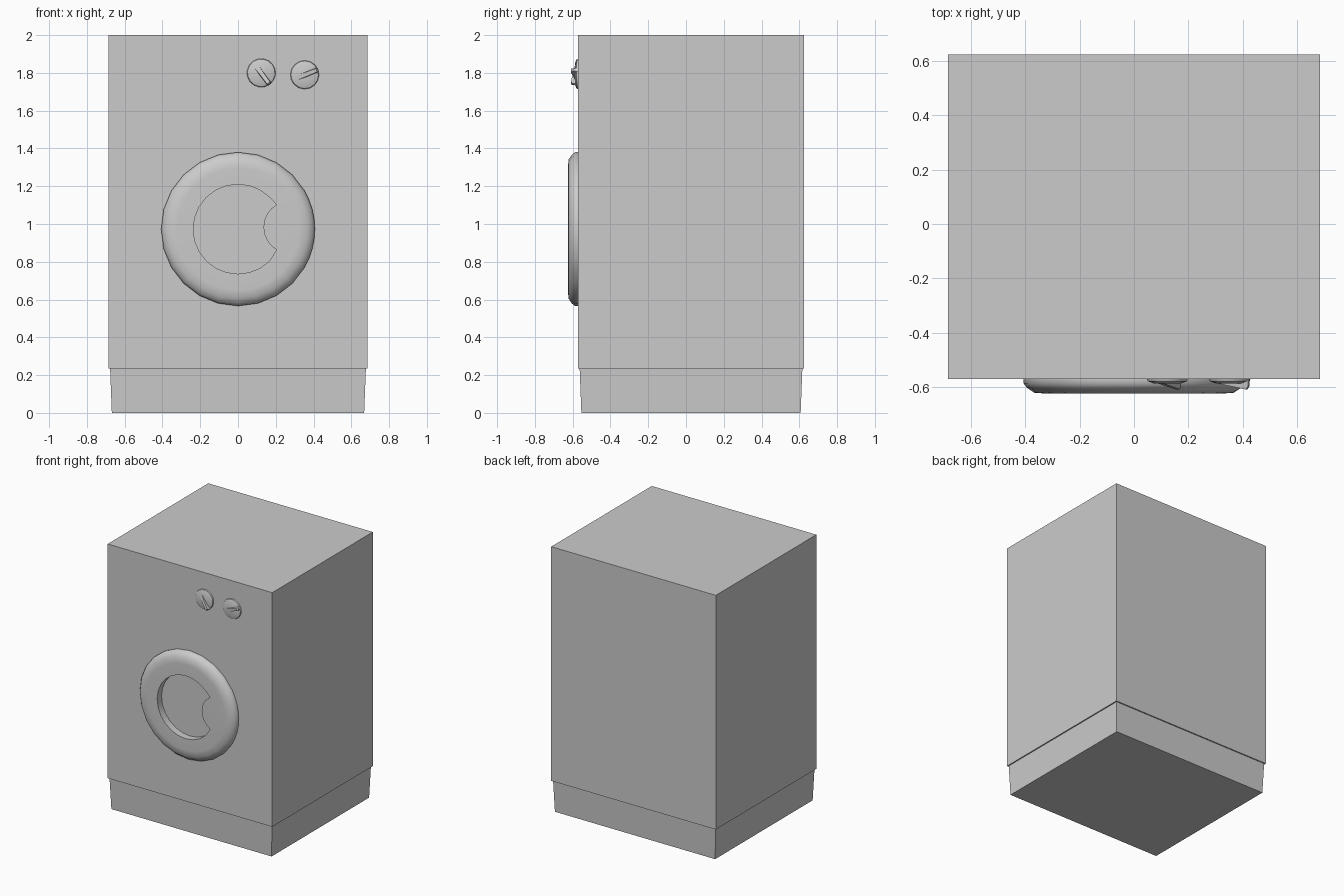
import bpy, bmesh, math
from mathutils import Matrix

if "Cube" in bpy.data.objects:
    bpy.data.objects.remove(bpy.data.objects["Cube"])

FRONT = -0.572   # y of the cabinet front
BACK = 0.625


def finish(bm, name, smooth=None):
    bmesh.ops.recalc_face_normals(bm, faces=bm.faces)
    me = bpy.data.meshes.new(name)
    bm.to_mesh(me)
    bm.free()
    ob = bpy.data.objects.new(name, me)
    bpy.context.collection.objects.link(ob)
    if smooth:
        bpy.ops.object.select_all(action='DESELECT')
        ob.select_set(True)
        bpy.context.view_layer.objects.active = ob
        bpy.ops.object.shade_smooth_by_angle(angle=math.radians(smooth))
    return ob


def skin(bm, rings, closed=True):
    """Bridge successive loops of points with quads; return vertex loops."""
    loops = [[bm.verts.new(p) for p in ring] for ring in rings]
    n = len(loops[0])
    for a, b in zip(loops, loops[1:]):
        for i in range(n):
            j = (i + 1) % n
            bm.faces.new((a[i], a[j], b[j], b[i]))
    return loops


def box(name, z0, z1, inset0, inset1):
    bm = bmesh.new()
    rings = []
    for z, s in ((z0, inset0), (z1, inset1)):
        x, f, b = 0.686 - s, FRONT + s, BACK - s
        rings.append([(-x, f, z), (x, f, z), (x, b, z), (-x, b, z)])
    for loop in skin(bm, rings):
        bm.faces.new(loop)
    return finish(bm, name)


# Cabinet and slightly tapered plinth
box("cabinet", 0.235, 2.0, 0, 0)
box("plinth", 0.0, 0.235, 0.018, 0.009)

# Door ring: rounded outer rim, inner opening with a grip bulging in on the right
DOOR_Z = 0.973
angles = sorted(set([i * 15.0 for i in range(-11, 13)] + [-22.5, -7.5, 7.5, 22.5]))
profile = [(0.407, FRONT), (0.407, -0.588), (0.394, -0.604), (0.368, -0.622), (0.325, -0.625)]


def inner_point(deg):
    if abs(deg) <= 31:
        t = math.radians(deg * 2)
        return 0.273 - 0.138 * math.cos(t), 0.01 + 0.138 * math.sin(t)
    a = math.radians(deg)
    return 0.237 * math.cos(a), 0.237 * math.sin(a)


rings = [[(r * math.cos(math.radians(d)), y, DOOR_Z + r * math.sin(math.radians(d)))
          for d in angles] for r, y in profile]
for y in (-0.625, FRONT):
    rings.append([(p[0], y, DOOR_Z + p[1]) for p in map(inner_point, angles)])
bm = bmesh.new()
skin(bm, rings)
finish(bm, "door_ring", 50)


# Control knobs: bevelled disc with a wedge pointer rising towards its tip
def knob(name, x, z, deg):
    place = Matrix.Translation((x, FRONT, z)) @ Matrix.Rotation(math.radians(-deg), 4, 'Y')
    bm = bmesh.new()
    disc = [[(r * math.cos(i * math.tau / 16), y, r * math.sin(i * math.tau / 16))
             for i in range(16)] for r, y in ((0.076, 0), (0.073, -0.008), (0.05, -0.016))]
    bm.faces.new(skin(bm, disc)[-1])
    wedge = []
    for u, w, h in ((-0.042, 0.017, 0.016), (0.066, 0.014, 0.038), (0.075, 0.010, 0.026)):
        wedge.append([(u, 0, -w), (u, -h, -w * 0.7), (u, -h, w * 0.7), (u, 0, w)])
    loops = skin(bm, wedge)
    bm.faces.new(loops[0])
    bm.faces.new(loops[-1])
    bm.transform(place)
    finish(bm, name, 30)


knob("left_knob", 0.123, 1.80, -54)
knob("right_knob", 0.353, 1.79, 21)
